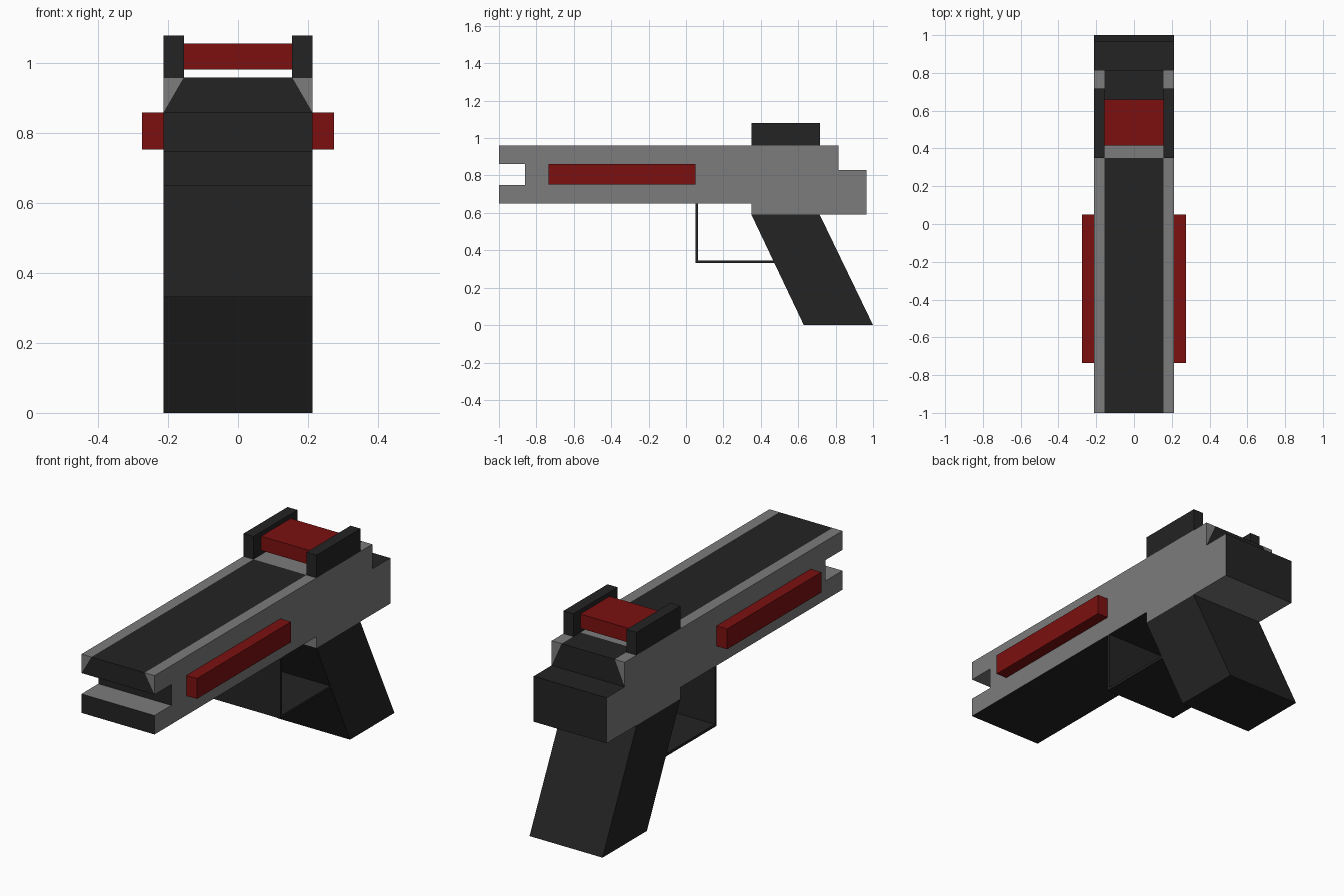
import bpy, bmesh
from mathutils import Vector

if "Cube" in bpy.data.objects:
    bpy.data.objects.remove(bpy.data.objects["Cube"])

W, T = 0.213, 0.155          # half width of body, half width of dark top strip


def material(name, rgb):
    m = bpy.data.materials.new(name)
    m.diffuse_color = (*rgb, 1)
    m.use_nodes = True
    m.node_tree.nodes["Principled BSDF"].inputs["Base Color"].default_value = m.diffuse_color
    return m


GREY = material("grey", (0.2, 0.2, 0.2))
DARK = material("dark", (0.017, 0.017, 0.017))
RED = material("red", (0.2, 0.005, 0.005))


def finish(name, bm, *mats):
    bmesh.ops.recalc_face_normals(bm, faces=bm.faces)
    me = bpy.data.meshes.new(name)
    bm.to_mesh(me)
    bm.free()
    for m in mats:
        me.materials.append(m)
    ob = bpy.data.objects.new(name, me)
    bpy.context.collection.objects.link(ob)
    return ob


def extruded(profile, x0, x1):
    """Side profile of (y, z) points extruded along x."""
    bm = bmesh.new()
    face = bm.faces.new([bm.verts.new((x0, y, z)) for y, z in profile])
    new = bmesh.ops.extrude_face_region(bm, geom=[face])["geom"]
    bmesh.ops.translate(bm, vec=(x1 - x0, 0, 0),
                        verts=[v for v in new if isinstance(v, bmesh.types.BMVert)])
    bmesh.ops.recalc_face_normals(bm, faces=bm.faces)
    return bm


def box(name, x, y, z, mat):
    prof = [(y[0], z[0]), (y[1], z[0]), (y[1], z[1]), (y[0], z[1])]
    return finish(name, extruded(prof, *x), mat)


# Body: stepped profile with a muzzle notch
bm = extruded([(-1, 0.65), (0.35, 0.65), (0.35, 0.59), (0.965, 0.59), (0.965, 0.83),
               (0.815, 0.83), (0.815, 0.96), (-1, 0.96), (-1, 0.86), (-0.86, 0.86),
               (-0.86, 0.75), (-1, 0.75)], -W, W)


def cut_top(co, no, half):
    faces = [f for f in bm.faces if f.normal.z > 0.9
             and f.calc_center_median().z > 0.95
             and abs(f.calc_center_median().x) < half]
    geom = set(faces)
    for f in faces:
        geom.update(f.edges, f.verts)
    bmesh.ops.bisect_plane(bm, geom=list(geom), plane_co=co, plane_no=no, dist=1e-5)
    bm.normal_update()


for s in (-1, 1):
    cut_top((s * T, 0, 0), (1, 0, 0), 1)
for y in (0.35, 0.66):
    cut_top((0, y, 0), (0, 1, 0), 0.1)


# Slanted colour borders on the front and rear end faces
def vert(*co):
    return min(bm.verts, key=lambda v: (v.co - Vector(co)).length)


for s in (-1, 1):
    for y, z in ((-1, 0.86), (0.815, 0.83)):
        bmesh.ops.connect_verts(bm, verts=[vert(s * T, y, 0.96), vert(s * W, y, z)])
bm.normal_update()

# Dark ends, underside, rear shelf and top strip
for f in bm.faces:
    c, n = f.calc_center_median(), f.normal
    end = abs(n.y) > 0.9 and not (c.z < 0.65 and c.y < 0.5) and abs(c.x) < 0.1
    under = n.z < -0.9 and 0.62 < c.z < 0.7
    shelf = n.z > 0.9 and c.y > 0.85
    strip = n.z > 0.9 and c.z > 0.95 and abs(c.x) < 0.1 and not 0.35 < c.y < 0.66
    f.material_index = int(end or under or shelf or strip)
finish("body", bm, GREY, DARK)

# Raked grip
finish("grip", extruded([(0.35, 0.59), (0.715, 0.59), (1.0, 0), (0.63, 0)], -W, W), DARK)

# Trigger guard: thin full-width L-shaped plate
finish("trigger_guard", extruded([(0.05, 0.65), (0.05, 0.332), (0.475, 0.332),
                                  (0.468, 0.346), (0.064, 0.346), (0.064, 0.65)], -W, W), DARK)

# Side bars and sight walls on both sides
for side, s in (("left", -1), ("right", 1)):
    box(side + "_side_bar", sorted((s * W, s * 0.275)), (-0.735, 0.05), (0.753, 0.86), RED)
    box(side + "_sight_wall", sorted((s * T, s * W)), (0.35, 0.717), (0.96, 1.08), DARK)

# Red block held between the sight walls
box("sight_block", (-T, T), (0.415, 0.66), (0.982, 1.057), RED)
